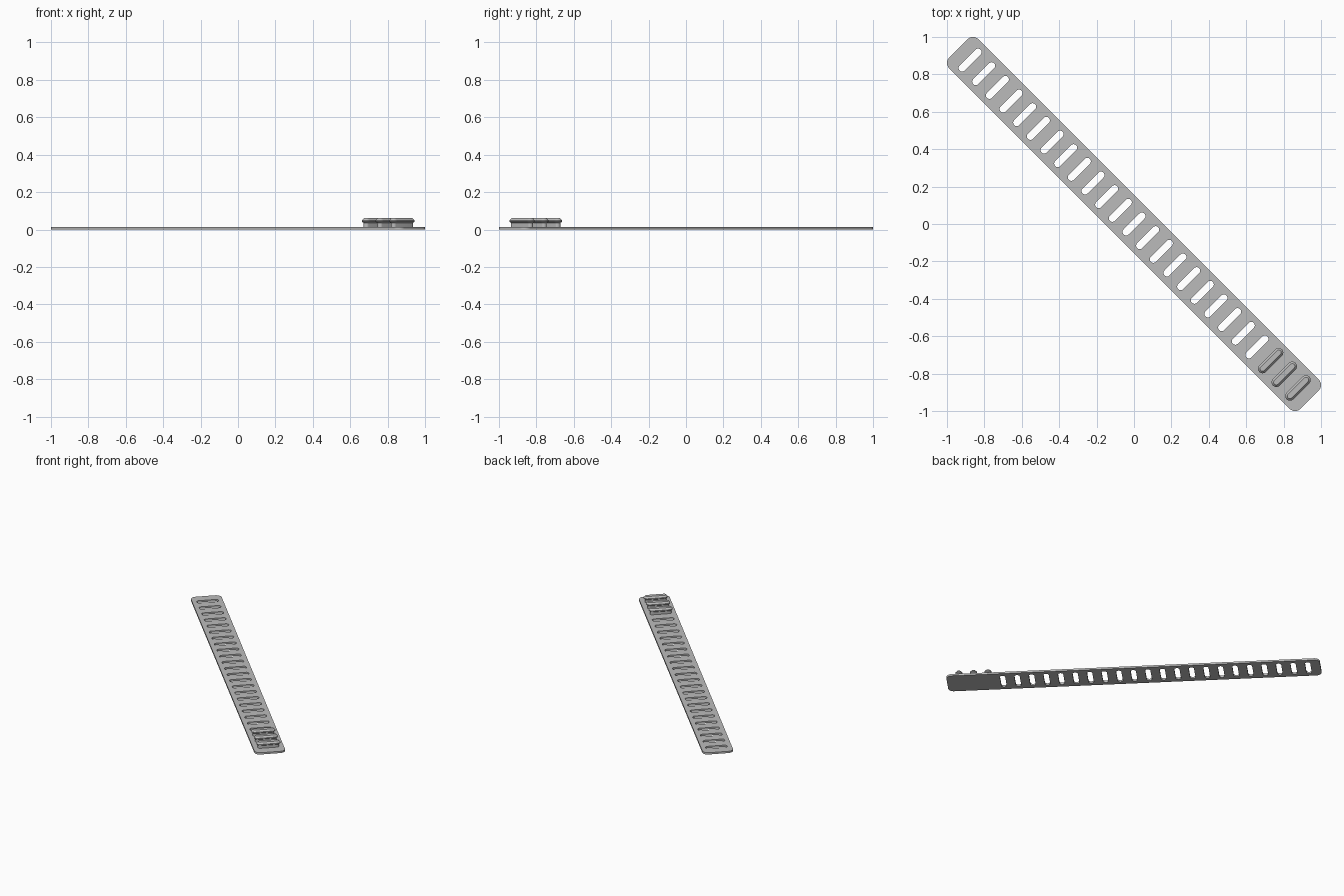
import bpy, bmesh, math
from mathutils import Matrix

if "Cube" in bpy.data.objects:
    bpy.data.objects.remove(bpy.data.objects["Cube"])

HALF_L, HALF_W, CORNER = 1.3275, 0.11, 0.04   # strap size along / across
THICK = 0.014
PITCH, COUNT, STUDS = 0.1033, 25, 3           # slot spacing, last three are studs
TURN = Matrix.Rotation(math.radians(-45), 4, 'Z')

grey = bpy.data.materials.new("grey_rubber")
grey.diffuse_color = (0.5, 0.5, 0.5, 1)
grey.use_nodes = True
grey.node_tree.nodes["Principled BSDF"].inputs["Base Color"].default_value = grey.diffuse_color


def rounded(cx, hx, hy, r, steps=8):
    """Rounded rectangle outline; hx, hy are half sizes."""
    pts = []
    for k, (sx, sy) in enumerate(((1, 1), (-1, 1), (-1, -1), (1, -1))):
        for i in range(steps + 1):
            a = math.pi / 2 * (k + i / steps)
            pts.append((cx + sx * (hx - r) + r * math.cos(a),
                        sy * (hy - r) + r * math.sin(a)))
    return pts


def finish(name, mesh):
    mesh.transform(TURN)
    mesh.materials.clear()
    mesh.materials.append(grey)
    ob = bpy.data.objects.new(name, mesh)
    bpy.context.collection.objects.link(ob)
    bpy.ops.object.select_all(action='DESELECT')
    ob.select_set(True)
    bpy.context.view_layer.objects.active = ob
    bpy.ops.object.shade_smooth_by_angle(angle=math.radians(30))


# Strap: flat outline with slot holes, extruded
curve = bpy.data.curves.new("strap_outline", 'CURVE')
curve.dimensions = '2D'
curve.fill_mode = 'BOTH'
curve.extrude = THICK / 2
centres = [(i - (COUNT - 1) / 2) * PITCH for i in range(COUNT)]
outlines = [rounded(0, HALF_L, HALF_W, CORNER)]
outlines += [rounded(c, 0.019, 0.079, 0.0189) for c in centres[:-STUDS]]
for pts in outlines:
    s = curve.splines.new('POLY')
    s.points.add(len(pts) - 1)
    for p, (x, y) in zip(s.points, pts):
        p.co = (x, y, 0, 1)
    s.use_cyclic_u = True
helper = bpy.data.objects.new("strap_outline", curve)
bpy.context.collection.objects.link(helper)
bpy.context.view_layer.update()
deps = bpy.context.evaluated_depsgraph_get()
strap = bpy.data.meshes.new_from_object(helper.evaluated_get(deps))
bpy.data.objects.remove(helper)
strap.transform(Matrix.Translation((0, 0, THICK / 2)))
bm = bmesh.new()
bm.from_mesh(strap)
bmesh.ops.remove_doubles(bm, verts=bm.verts, dist=1e-5)
bmesh.ops.recalc_face_normals(bm, faces=bm.faces)
bm.to_mesh(strap)
bm.free()
finish("strap", strap)

# Studs: narrow stem flaring into a chamfered cap, as (height, radius) rings
RINGS = ((0.010, 0.016), (0.035, 0.016), (0.042, 0.025), (0.049, 0.025), (0.061, 0.014))
for n, c in enumerate(centres[-STUDS:]):
    bm = bmesh.new()
    loops = [[bm.verts.new((x, y, z)) for x, y in rounded(c, r + 1e-4, 0.0605 + r, r)]
             for z, r in RINGS]
    for lo, hi in zip(loops, loops[1:]):
        for i in range(len(lo)):
            j = (i + 1) % len(lo)
            bm.faces.new((lo[i], lo[j], hi[j], hi[i]))
    bm.faces.new(loops[-1])
    bm.faces.new(loops[0][::-1])
    mesh = bpy.data.meshes.new(f"stud_{n + 1}")
    bm.to_mesh(mesh)
    bm.free()
    finish(f"stud_{n + 1}", mesh)
